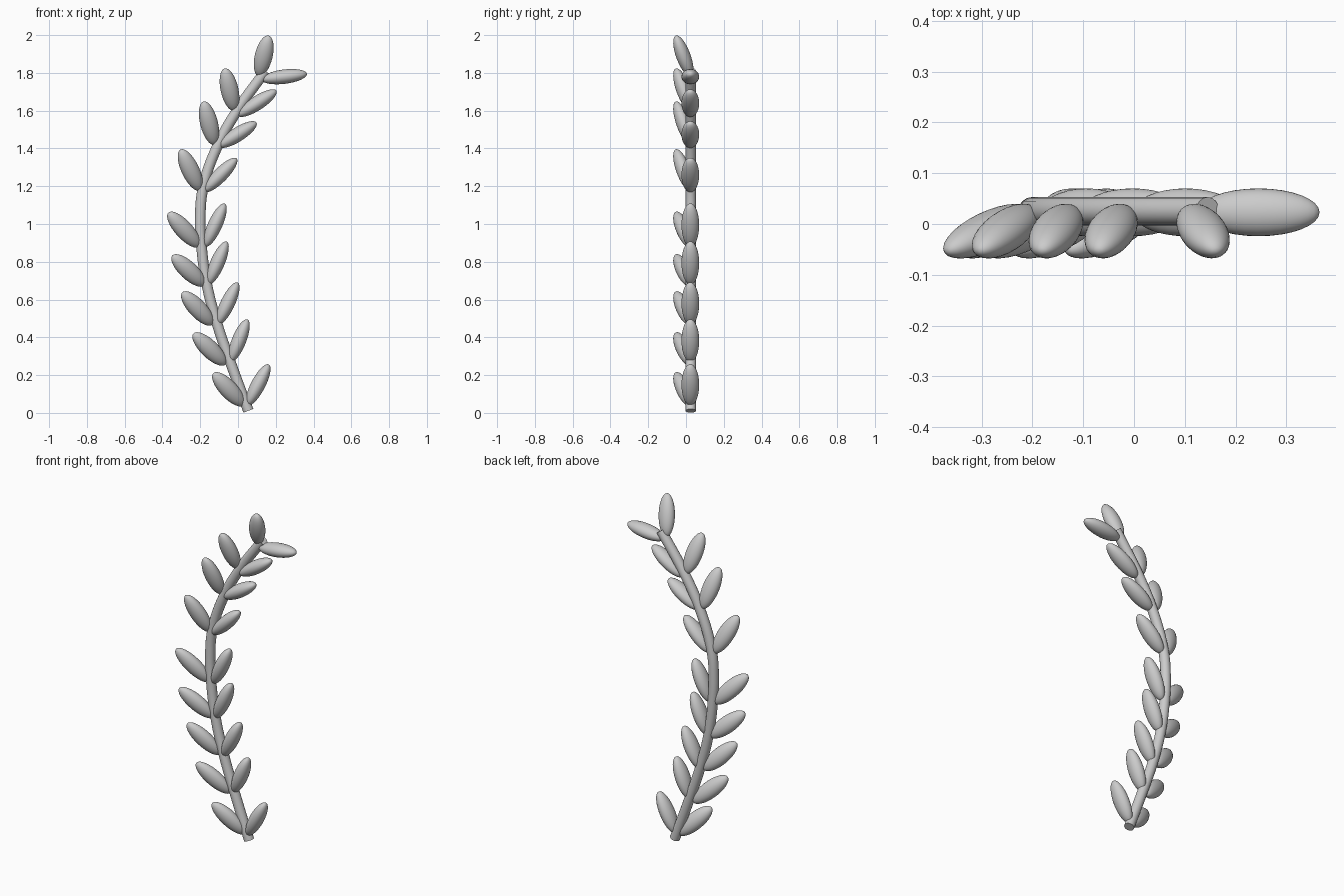
import bpy
from mathutils import Vector, Matrix

cube = bpy.data.objects.get("Cube")
if cube:
    bpy.data.objects.remove(cube, do_unlink=True)

grey = bpy.data.materials.new("plain grey")
grey.use_nodes = True
grey.diffuse_color = (0.6, 0.6, 0.6, 1)
grey.node_tree.nodes["Principled BSDF"].inputs["Base Color"].default_value = (0.6, 0.6, 0.6, 1)

STEM_Y = 0.025

# Stem: a round tube swept along a gentle arc
path = [(.055, .011), (-.03, .24), (-.11, .47), (-.165, .68), (-.193, .88),
        (-.2, 1.03), (-.185, 1.19), (-.11, 1.41), (-.005, 1.6), (.145, 1.81)]
curve = bpy.data.curves.new("stem", 'CURVE')
curve.dimensions = '3D'
curve.bevel_depth = 0.028
curve.bevel_resolution = 6
curve.resolution_u = 6
curve.use_fill_caps = True
spline = curve.splines.new('BEZIER')
spline.bezier_points.add(len(path) - 1)
for point, (x, z) in zip(spline.bezier_points, path):
    point.co = (x, STEM_Y, z)
    point.handle_left_type = point.handle_right_type = 'AUTO'
stem = bpy.data.objects.new("stem", curve)
bpy.context.collection.objects.link(stem)
bpy.ops.object.select_all(action='DESELECT')
stem.select_set(True)
bpy.context.view_layer.objects.active = stem
bpy.ops.object.convert(target='MESH')
stem = bpy.context.object
stem.data.materials.clear()
stem.data.materials.append(grey)
bpy.ops.object.shade_smooth_by_angle()


def leaf(name, base, tip, broad):
    """Flattened ellipsoid from base to tip, widest along the broad direction."""
    base, tip = Vector(base), Vector(tip)
    along = (tip - base).normalized()
    thin = along.cross(broad).normalized()
    wide = thin.cross(along)
    bpy.ops.mesh.primitive_uv_sphere_add(segments=32, ring_count=16, radius=1)
    ob = bpy.context.object
    ob.name = name
    turn = Matrix((wide, thin, along)).transposed().to_4x4()
    size = Matrix.Diagonal((0.047, 0.038, (tip - base).length / 2, 1))
    ob.data.transform(Matrix.Translation((base + tip) / 2) @ turn @ size)
    ob.data.materials.append(grey)
    bpy.ops.object.shade_smooth()


# Left leaves: lie level with the stem, broad from front to back
left = [(.05, .04, .163, .257), (-.04, .27, .05, .495), (-.108, .468, -.002, .69),
        (-.158, .68, -.06, .907), (-.174, .88, -.07, 1.108), (-.179, 1.172, -.007, 1.347),
        (-.103, 1.41, .098, 1.537), (0, 1.574, .203, 1.706), (.125, 1.765, .365, 1.795)]
for i, (x0, z0, x1, z1) in enumerate(left):
    leaf(f"left_leaf_{i + 1}", (x0, .023, z0), (x1, .023, z1), Vector((0, 1, 0)))

# Right leaves: tip forward, broad side facing the front
right = [(.03, .04, -.13, .21), (-.066, .257, -.235, .42), (-.135, .468, -.294, .638),
         (-.177, .675, -.347, .833), (-.204, .88, -.368, 1.06), (-.2, 1.177, -.304, 1.394),
         (-.125, 1.42, -.182, 1.648), (-.02, 1.6, -.07, 1.823), (.11, 1.782, .162, 1.997)]
for i, (x0, z0, x1, z1) in enumerate(right):
    leaf(f"right_leaf_{i + 1}", (x0, .026, z0), (x1, -.054, z1), Vector((z1 - z0, 0, x0 - x1)))
